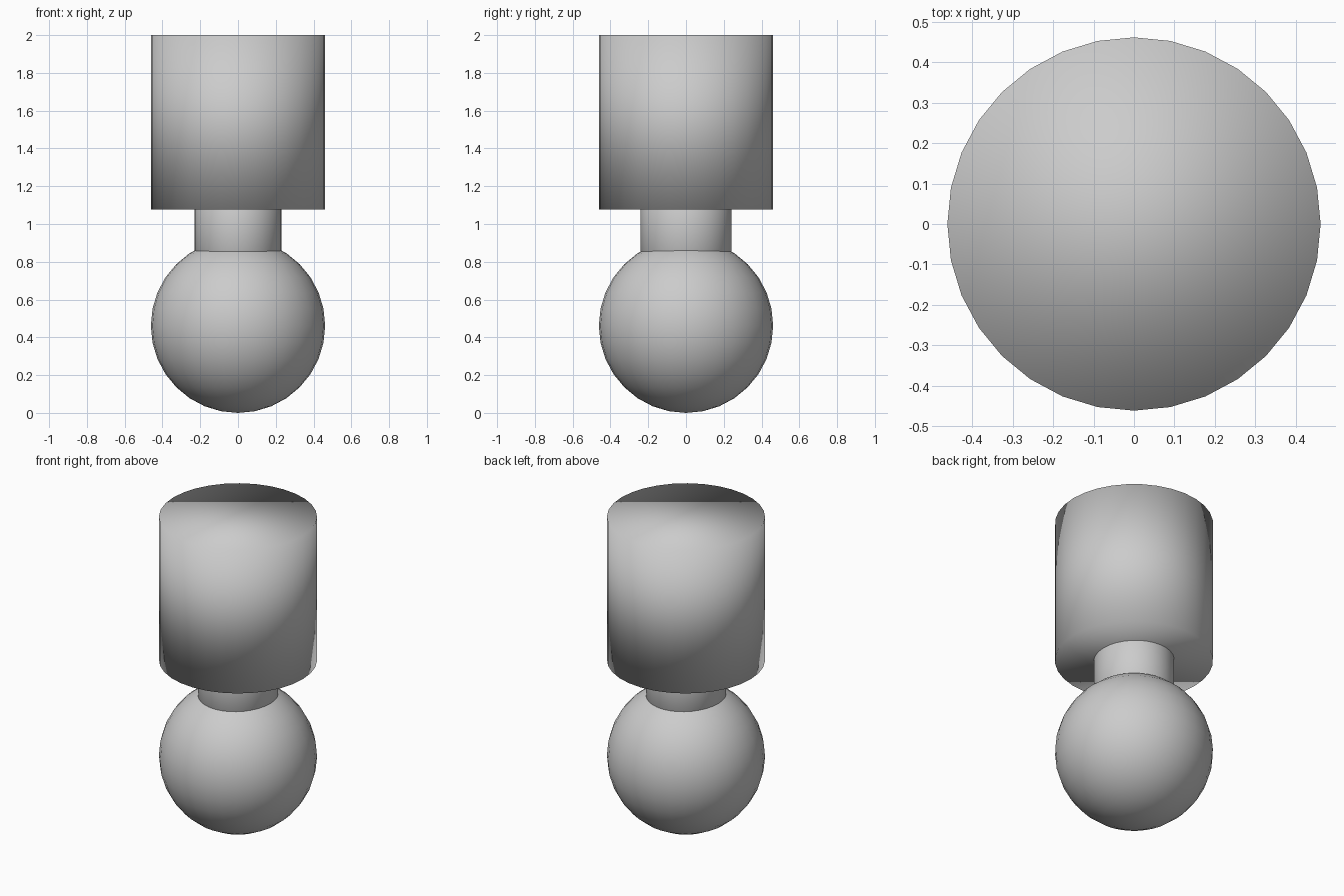
import bpy

if "Cube" in bpy.data.objects:
    bpy.data.objects.remove(bpy.data.objects["Cube"])

R = 0.4615  # shared radius of the ball and the top block


def finish(name, scale=(1, 1, 1)):
    obj = bpy.context.object
    obj.name = name
    obj.scale = scale
    bpy.ops.object.transform_apply(location=False, rotation=False, scale=True)
    bpy.ops.object.shade_smooth()
    return obj


# Round ball at the bottom
bpy.ops.mesh.primitive_uv_sphere_add(segments=32, ring_count=16, radius=R, location=(0, 0, R))
finish("base_ball")

# Slim, slightly oval neck, sunk into the ball and the block
bpy.ops.mesh.primitive_cylinder_add(vertices=32, radius=1, depth=0.9, location=(0, 0, 0.98))
finish("neck", (0.231, 0.241, 1))

# Wide drum on top
bpy.ops.mesh.primitive_cylinder_add(vertices=32, radius=R, depth=2 * R, location=(0, 0, 2 - R))
finish("top_drum")
